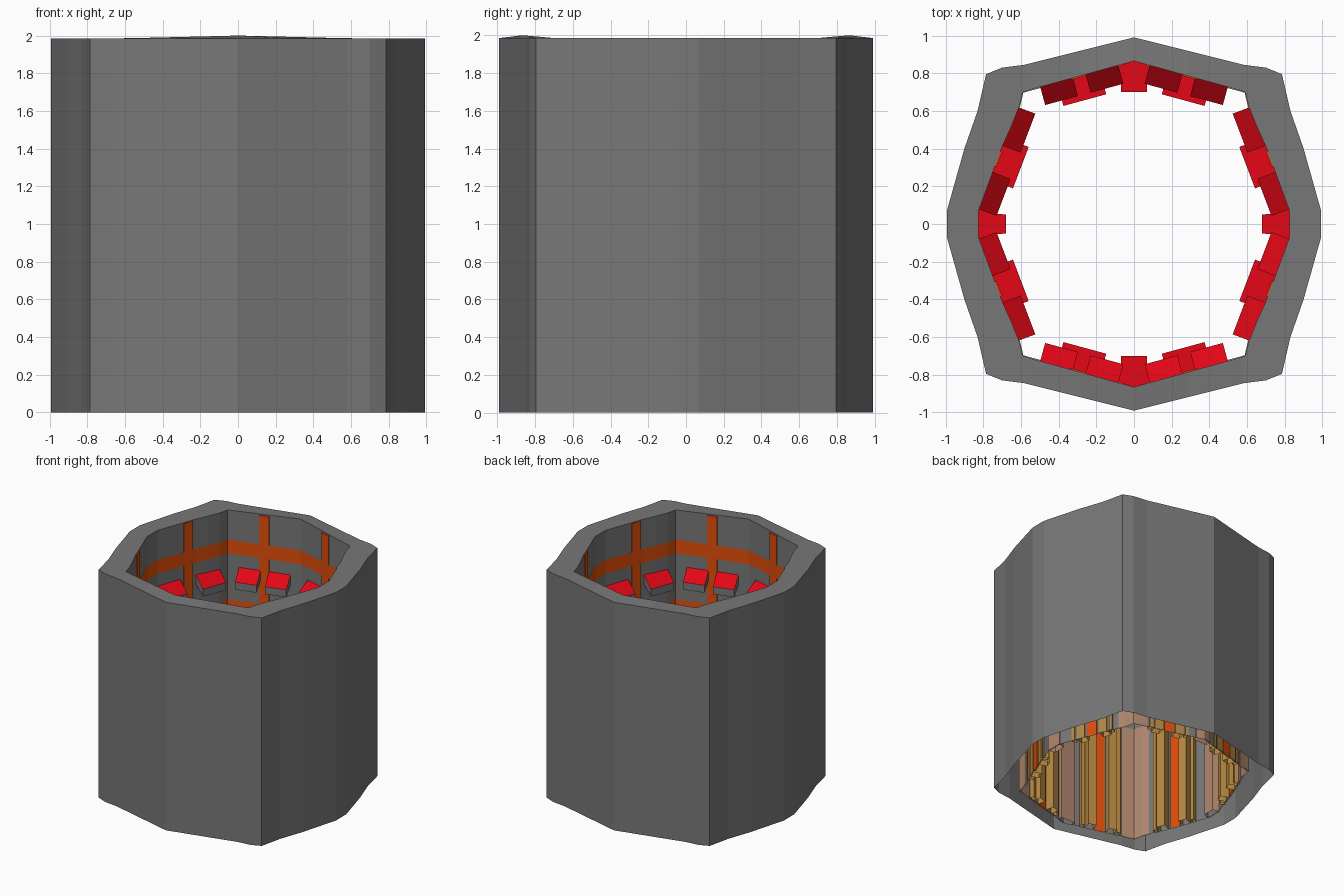
import bpy, bmesh
from mathutils import Vector

if "Cube" in bpy.data.objects:
    bpy.data.objects.remove(bpy.data.objects["Cube"])

OUT = [(0, .99), (.28, .92), (.58, .845), (.70, .83), (.785, .795), (.83, .60), (.90, .40), (.993, .07)]
INN = [(0, .865), (.28, .787), (.56, .71), (.59, .70), (.61, .62), (.65, .52), (.70, .41), (.825, .07)]
SIGNS = [(1, 1), (1, -1), (-1, -1), (-1, 1)]


def material(name, rgb):
    m = bpy.data.materials.new(name)
    m.diffuse_color = (*rgb, 1)
    m.use_nodes = True
    m.node_tree.nodes["Principled BSDF"].inputs["Base Color"].default_value = m.diffuse_color
    return m


def finish(bm, name, mat, top=None, fix=True):
    """Make the object; optionally give upward faces their own colour."""
    if fix:
        bmesh.ops.recalc_face_normals(bm, faces=bm.faces)
    if top:
        bm.normal_update()
        for f in bm.faces:
            f.material_index = int(f.normal.z > .4)
    me = bpy.data.meshes.new(name)
    bm.to_mesh(me)
    bm.free()
    ob = bpy.data.objects.new(name, me)
    bpy.context.collection.objects.link(ob)
    me.materials.append(mat)
    if top:
        me.materials.append(top)


def full_loop(q):
    """Mirror a quarter outline into a closed clockwise loop."""
    a = q + [(x, -y) for x, y in reversed(q)]
    return a + [(-x, y) for x, y in reversed(a[1:-1])]


def solid(bm, a, b):
    """Solid between two matching polygons."""
    va, vb = [bm.verts.new(p) for p in a], [bm.verts.new(p) for p in b]
    bm.faces.new(va)
    bm.faces.new(vb[::-1])
    for i in range(len(va)):
        j = (i + 1) % len(va)
        bm.faces.new((va[i], vb[i], vb[j], va[j]))


def open_bottom(bm):
    """Leave the parts open underneath, like the wall."""
    bmesh.ops.recalc_face_normals(bm, faces=bm.faces)
    low = [f for f in bm.faces if all(v.co.z < .001 for v in f.verts)]
    bmesh.ops.delete(bm, geom=low, context='FACES')


def bay_part(bm, bay, profile, s, w):
    """Extrude a (depth, z) profile along a wall bay, in all four quarters."""
    p, t = Vector(bay[0]), Vector(bay[1]).normalized()
    n = Vector((t.y, -t.x))
    if n.dot(p) > 0:
        n = -n
    for sx, sy in SIGNS:
        ends = []
        for e in (s - w / 2, s + w / 2):
            pts = [(p + t * e + n * d, z) for d, z in profile]
            ends.append([(v.x * sx, v.y * sy, z) for v, z in pts])
        solid(bm, *ends)


def rect(d0, d1, z0, z1):
    return [(d0, z0), (d1, z0), (d1, z1), (d0, z1)]


def column(bm, outline, z0, z1, signs=SIGNS):
    """Upright prism from a plan outline, mirrored by the given signs."""
    for sx, sy in signs:
        solid(bm, [(x * sx, y * sy, z0) for x, y in outline], [(x * sx, y * sy, z1) for x, y in outline])


grey = material("dark_grey", (.185, .185, .185))
red = material("red", (.78, .002, .008))
orange = material("orange", (.75, .075, .003))
gold = material("gold_brown", (.47, .25, .055))
pale = material("pale_brown", (.45, .25, .16))
BAY_A = ((.295, .783), (.965, -.262))
BAY_B = ((.722, .345), (-.355, .935))
PAIR = [(1, 1), (-1, -1)]

# Hollow outer wall, open underneath, with a rim raised at front and back
bm = bmesh.new()
o, n = full_loop(OUT), full_loop(INN)
rise = lambda x: 1.985 + .015 * max(0, 1 - abs(x) / .6)
rings = [[bm.verts.new((x, y, 0)) for x, y in o],
         [bm.verts.new((x, y, 1.985)) for x, y in o],
         [bm.verts.new((x, y, rise(x))) for x, y in n],
         [bm.verts.new((x, y, 0)) for x, y in n]]
for a, b in zip(rings, rings[1:]):
    for i in range(len(a)):
        j = (i + 1) % len(a)
        bm.faces.new((a[i], a[j], b[j], b[i]))
finish(bm, "outer_wall", grey)

# Orange horizontal bands around the inside
bm = bmesh.new()
for z0, z1 in ((1.61, 1.73), (1.09, 1.21)):
    lo = [bm.verts.new((x * .994, y * .994, z0)) for x, y in n]
    hi = [bm.verts.new((x * .994, y * .994, z1)) for x, y in n]
    for i in range(len(n)):
        j = (i + 1) % len(n)
        bm.faces.new((lo[i], lo[j], hi[j], hi[i]))
finish(bm, "orange_bands", orange, fix=False)

# Orange vertical bars, one per bay
bm = bmesh.new()
for bay in (BAY_A, BAY_B):
    bay_part(bm, bay, rect(-.008, .007, 0, 1.98), 0, .085)
open_bottom(bm)
finish(bm, "orange_bars", orange)

# Gold planks on both sides of each bar
bm = bmesh.new()
for bay, k in ((BAY_A, 1), (BAY_B, 1.1)):
    for side in (-1, 1):
        bay_part(bm, bay, rect(-.008, .07, 0, 1), side * .09 * k, .07)
        bay_part(bm, bay, rect(-.008, .04, 0, 1), side * .155 * k, .03)
open_bottom(bm)
finish(bm, "gold_planks", gold)

# Pale columns under the end caps and thin pale corner panels
bm = bmesh.new()
column(bm, [(-.07, .81), (.07, .81), (.07, .855), (0, .873), (-.07, .855)], 0, 1, [(1, 1), (1, -1)])
column(bm, [(.77, -.05), (.77, .05), (.833, .07), (.833, -.07)], 0, 1, PAIR)
column(bm, [(.48, .726), (.587, .697), (.606, .619), (.628, .565),
            (.638, .57), (.618, .624), (.598, .708), (.48, .738)], 0, 1)
open_bottom(bm)
finish(bm, "pale_columns", pale)

# Flat caps with red tops on the planks and columns
bm = bmesh.new()
for bay in (BAY_A, BAY_B):
    bay_part(bm, bay, rect(-.01, .13, 1, 1.07), 0, .235)
column(bm, [(-.07, .70), (.07, .70), (.07, .76), (.085, .84), (0, .865), (-.085, .84), (-.07, .76)],
       1, 1.07, [(1, 1), (1, -1)])
column(bm, [(.68, -.05), (.68, .05), (.73, .055), (.825, .08), (.825, -.08), (.73, -.055)], 1, 1.07, PAIR)
finish(bm, "red_caps", grey, red)

# Tilted blocks with red tops higher on the wall
bm = bmesh.new()
tilted = [(-.005, 1.505), (.1, 1.415), (.1, 1.35), (-.005, 1.42)]
for bay, s, w in ((BAY_A, .12, .18), (BAY_A, -.13, .18), (BAY_B, .185, .22), (BAY_B, -.18, .21)):
    bay_part(bm, bay, tilted, s, w)
finish(bm, "tilted_red_blocks", grey, red)
